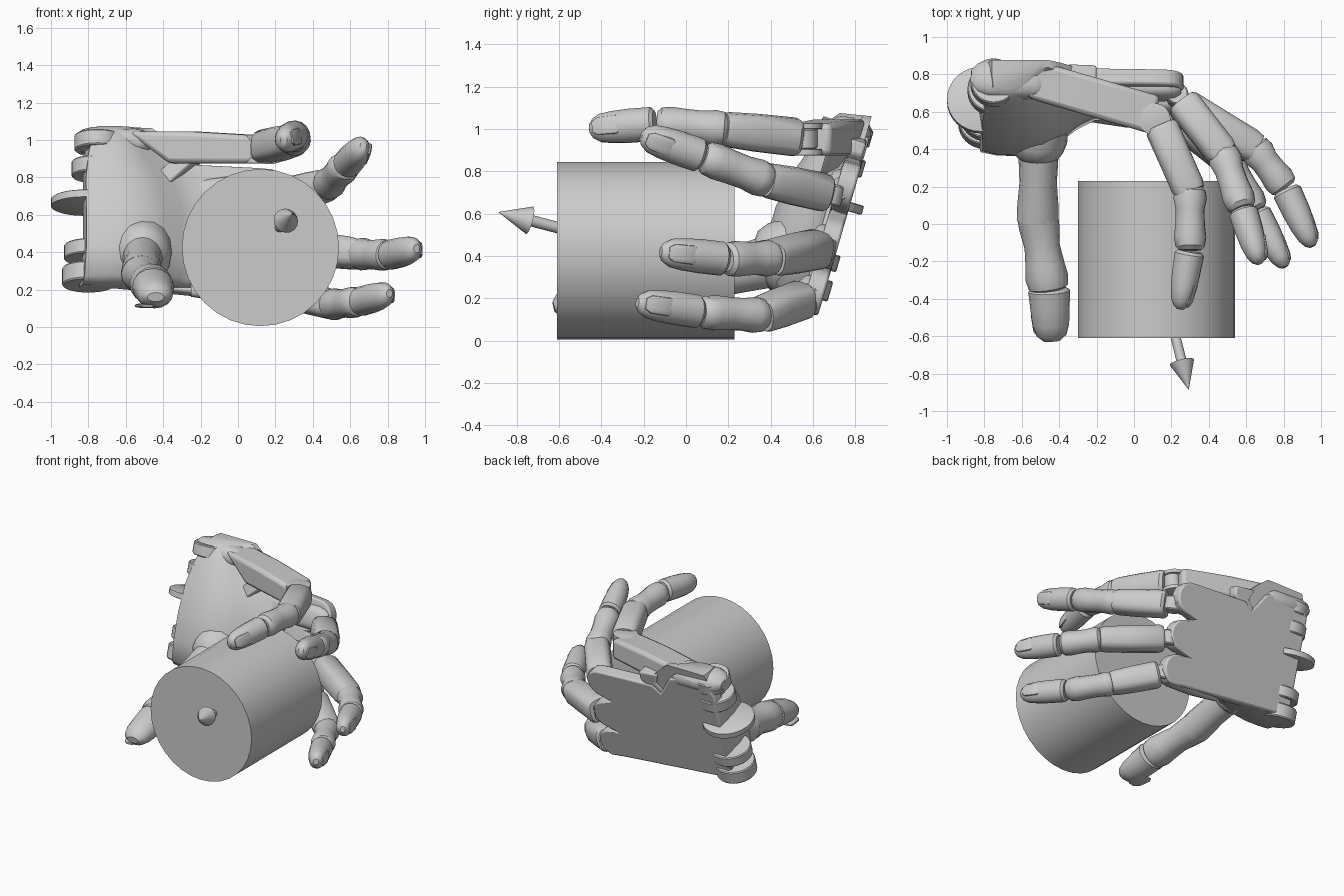
import bpy, bmesh, math
from mathutils import Vector as V

if "Cube" in bpy.data.objects:
    bpy.data.objects.remove(bpy.data.objects["Cube"])

N = V((0, .96, -.28))      # outward normal of the back of the hand
U = V((0, .28, .96))       # across the hand, little finger to index
Z = V((0, 0, 1))


def back_y(z):
    return .63 + .29 * (z - .14)


def finish(name, bm, bevel=0, angle=35):
    bmesh.ops.recalc_face_normals(bm, faces=bm.faces)
    me = bpy.data.meshes.new(name)
    bm.to_mesh(me)
    bm.free()
    ob = bpy.data.objects.new(name, me)
    bpy.context.collection.objects.link(ob)
    if bevel:
        m = ob.modifiers.new("bevel", 'BEVEL')
        m.width, m.segments, m.limit_method = bevel, 2, 'ANGLE'
    bpy.ops.object.select_all(action='DESELECT')
    bpy.context.view_layer.objects.active = ob
    ob.select_set(True)
    bpy.ops.object.shade_smooth_by_angle(angle=math.radians(angle))
    return ob


def loft(name, rings, bevel=0, angle=35):
    bm = bmesh.new()
    vs = [[bm.verts.new(p) for p in r] for r in rings]
    k = len(vs[0])
    for a, b in zip(vs, vs[1:]):
        for i in range(k):
            bm.faces.new((a[i], a[(i + 1) % k], b[(i + 1) % k], b[i]))
    bm.faces.new(vs[0][::-1])
    bm.faces.new(vs[-1])
    return finish(name, bm, bevel, angle)


def tube(name, p, q, profile, side=U, power=1.0, sides=16):
    """Surface along p-q; profile rows are (position along, width, depth)."""
    p, q = V(p), V(q)
    d = (q - p).normalized()
    s = (side - d * side.dot(d)).normalized()
    t = d.cross(s)
    sg = lambda c: math.copysign(abs(c) ** power, c)
    rings = []
    for f, w, h in profile:
        c = p.lerp(q, f)
        angs = [2 * math.pi * i / sides for i in range(sides)]
        rings.append([c + s * w * sg(math.cos(a)) + t * h * sg(math.sin(a)) for a in angs])
    return loft(name, rings)


def disc(name, c, r, h, axis=U, sides=32):
    c = V(c)
    return tube(name, c - axis * h / 2, c + axis * h / 2, [(0, r - .006, r - .006), (.08, r, r), (.92, r, r),
                (1, r - .006, r - .006)], side=V((1, 0, 0)), sides=sides)


def prism(name, outline, depth, y_at, bevel=.012):
    top = [V((x, y_at(x, z), z)) for x, z in outline]
    return loft(name, [top, [p - depth for p in top]], bevel)


def finger(name, pts, r, outward, side=U):
    a, b, c, e = map(V, pts)
    d = (b - a).normalized()
    # hinge, then boxy first segment
    disc(name + "_hinge", a + d * .02, r * .65, r * 1.1, axis=side)
    tube(name + "_base", a + d * .06, b, [(0, r * .92, r * .85), (.05, r * 1.02, r * 1.02), (.55, r, r),
         (.9, r * .93, r), (1, r * .85, r * .9)], side, .7)
    # waisted middle segment with knuckle bulges
    tube(name + "_middle", b - (c - b) * .12, c, [(0, r * .6, r * .6), (.08, r * .9, r * .92), (.2, r * .97, r),
         (.38, r * .88, r * .86), (.6, r * .9, r * .88), (.8, r * .95, r * .97), (.94, r * .88, r * .88),
         (1, r * .65, r * .65)], side)
    # rounded tip
    tube(name + "_tip", c.lerp(e, .02), e, [(0, r * .72, r * .72), (.05, r * .9, r * .88), (.4, r * .9, r * .84),
         (.65, r * .85, r * .76), (.84, r * .75, r * .62), (.95, r * .52, r * .42), (1, r * .25, r * .2)], side)
    # nail
    t = (e - c).normalized()
    o = V(outward)
    o = (o - t * o.dot(t)).normalized()
    m = c.lerp(e, .72) + o * r * .66
    tube(name + "_nail", m - t * .065, m + t * .07 - o * .018,
         [(0, r * .36, .006), (.12, r * .5, .014), (.8, r * .48, .014), (1, r * .3, .006)],
         side=t.cross(o), power=.7)


# held cylinder and its direction arrow
cyl = V((.12, -.19, .425))
tube("held_cylinder", cyl + V((0, .42, 0)), cyl - V((0, .42, 0)), [(0, .42, .42), (1, .42, .42)],
     side=V((1, 0, 0)), sides=32)
tip = V((.292, -.885, .607))
d = (tip - cyl).normalized()
tube("arrow_shaft", cyl, tip - d * .14, [(0, .027, .027), (1, .027, .027)])
tube("arrow_head", tip - d * .155, tip, [(0, .067, .067), (1, .001, .001)])

# back plate with three rounded knuckle lobes
outline = [(-.83, .22), (-.83, .9), (-.78, 1.0), (-.62, 1.0), (-.46, .95), (-.36, .8), (-.30, .85), (.1, .83)]
for z in (.72, .46, .22):
    for i in range(9):
        a = math.radians(80 - i * 20)
        outline.append((.16 + .105 * math.cos(a), z + .105 * math.sin(a)))
    if z > .3:
        outline.append((.10, z - .125))
outline.append((.08, .13))
prism("palm_plate", outline, N * .085, lambda x, z: back_y(z))

# fleshy heel of the hand, lofted from bottom to top
rings = []
for z, t, s, left in ((.205, .22, .9, -.85), (.25, .28, 1, -.84), (.4, .32, 1, -.83), (.6, .32, 1, -.83),
                      (.78, .28, .9, -.83), (.92, .23, .68, -.81), (1.02, .19, .5, -.78), (1.06, .15, .4, -.76)):
    prof = [(0, 0), (0, .5), (.02, .92), (.1, .98), (.22, 1), (.34, .93), (.44, .75), (.53, .5), (.63, .32),
            (.75, .26), (.75, 0)]
    rings.append([V((left + x * s, back_y(z) - .02 - k * t, z + .1 * k * t)) for x, k in prof])
loft("palm_heel", rings, angle=50)

# wrist hinge: leaves and the large centre disc
for i, (z, x, r, h) in enumerate(((.985, -.75, .125, .085), (.845, -.76, .13, .085), (.665, -.82, .18, .045),
                                  (.40, -.79, .14, .08), (.27, -.80, .14, .1))):
    disc(f"wrist_leaf_{i}", (x, back_y(z) - .12, z), r, h)
disc("wrist_pin", (-.76, back_y(.62) - .12, .62), .06, .74)
tube("wrist_top_cap", (-.78, .775, .99), (-.53, .77, .98),
     [(-.36, .03, .05), (-.22, .06, .085), (0, .075, .105), (1, .075, .105), (1.2, .055, .085), (1.35, .02, .04)],
     power=.85)

# index knuckle beam with a slanted end, and its angled foot
prism("index_beam", [(-.54, 1.045), (-.2, 1.045), (.14, 1.025), (.14, .875), (-.32, .875)],
      V((.055, .2, 0)), lambda x, z: .86 - .29 * (x + .47), .025)
prism("index_beam_foot", [(-.43, .78), (-.37, .72), (-.2, .87), (-.2, .93), (-.36, .95), (-.33, .87)],
      N * .17, lambda x, z: back_y(z) - .008)
for z, n in ((.72, "middle"), (.46, "ring"), (.22, "little")):
    y = back_y(z) - .07
    tube(n + "_knuckle_arm", (-.25, y, z), (.16, y, z),
         [(0, .06, .03), (.5, .085, .06), (1, .09, .066), (1.14, .078, .06), (1.22, .05, .04)], power=.7)
for s, n in ((-1, "lower"), (1, "upper")):
    disc(f"index_knuckle_{n}_cheek", (.11, .56, .952 + s * .062), .085, .03, axis=Z)

# four fingers
finger("index_finger", [(.12, .58, .955), (.30, .17, 1.0), (.30, -.14, 1.025), (.245, -.455, 1.0)], .09,
       (1, -.2, .2), V((.1, 0, 1)))
finger("middle_finger", [(.22, .70, .69), (.48, .37, .76), (.58, .08, .87), (.67, -.21, .97)], .09, (1, 0, -.2))
finger("ring_finger", [(.22, .66, .44), (.65, .40, .39), (.81, .19, .385), (.955, -.12, .42)], .09, (1, .2, 0))
finger("little_finger", [(.2, .59, .21), (.50, .35, .12), (.65, .07, .135), (.81, -.23, .18)], .088, (1, .2, 0))

# thumb: collar, long waisted root, rounded tip
tube("thumb_collar", (-.51, .52, .41), (-.515, .35, .36),
     [(0, .18, .16), (.5, .175, .155), (.8, .155, .135), (1, .11, .1)], Z)
tube("thumb_root", (-.51, .42, .38), (-.515, .02, .28), [(0, .125, .11), (.5, .11, .1), (.8, .11, .11), (1, .105, .112)], Z)
tube("thumb_middle", (-.515, .04, .285), (-.455, -.36, .22),
     [(0, .105, .11), (.15, .1, .108), (.4, .09, .095), (.65, .1, .105), (.82, .108, .115), (.95, .1, .105), (1, .07, .07)], Z)
tube("thumb_tip", (-.455, -.34, .22), (-.44, -.625, .16),
     [(0, .08, .08), (.06, .1, .112), (.4, .093, .105), (.7, .08, .098), (.9, .06, .08), (1, .025, .045)], Z)
tube("thumb_nail", (-.50, -.46, .115), (-.485, -.60, .112),
     [(0, .006, .04), (.15, .012, .055), (.8, .012, .05), (1, .006, .03)], Z, .7)
